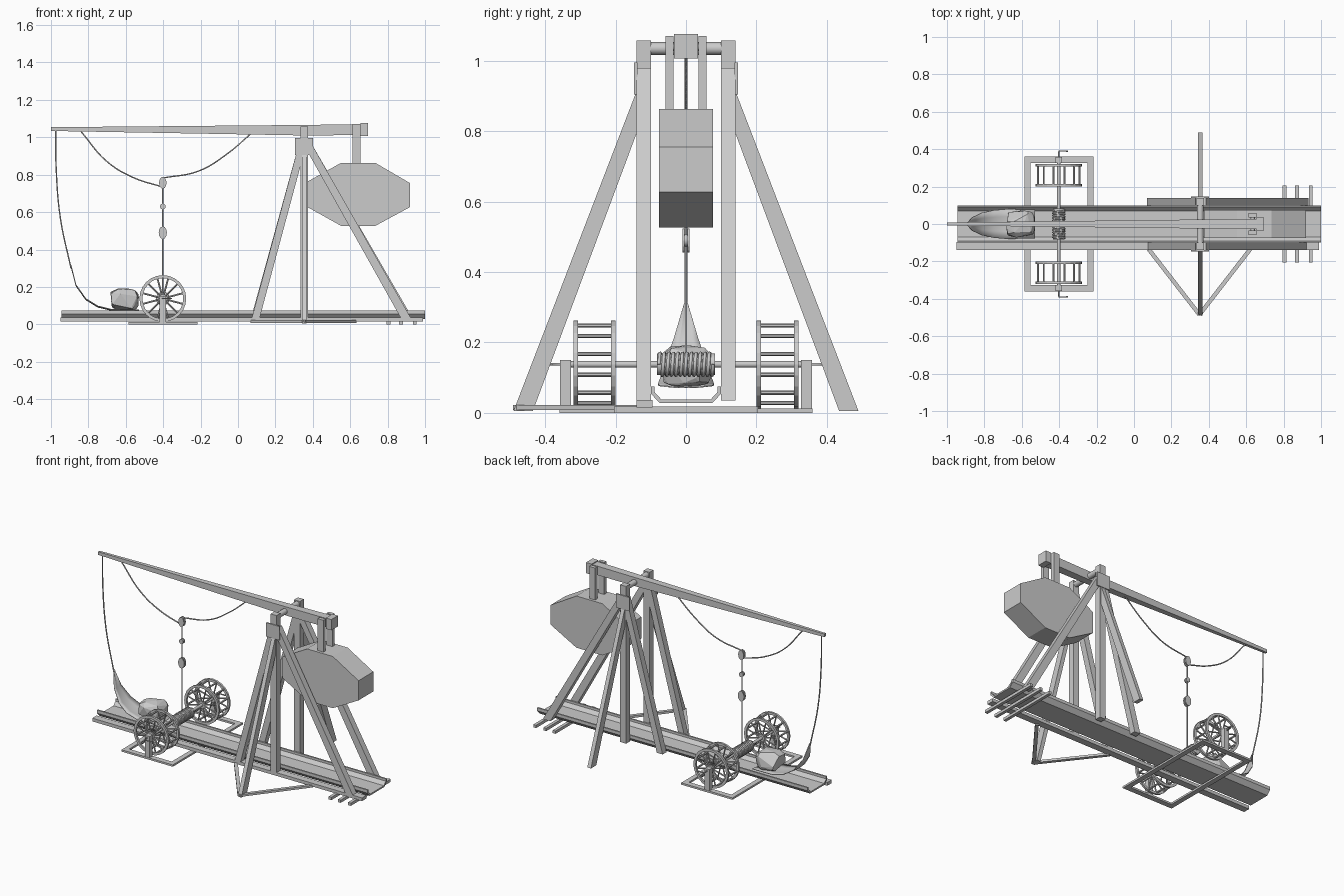
import bpy, bmesh, math, random
from mathutils import Vector, Matrix

if "Cube" in bpy.data.objects:
    bpy.data.objects.remove(bpy.data.objects["Cube"])

def finish(name, bm, smooth=False):
    bmesh.ops.recalc_face_normals(bm, faces=bm.faces)
    me = bpy.data.meshes.new(name)
    bm.to_mesh(me)
    bm.free()
    ob = bpy.data.objects.new(name, me)
    bpy.context.collection.objects.link(ob)
    if smooth:
        bpy.context.view_layer.objects.active = ob
        bpy.ops.object.select_all(action='DESELECT')
        ob.select_set(True)
        bpy.ops.object.shade_smooth_by_angle(angle=math.radians(40))
    return ob

def add_prism(bm, pts, a, b, axis):
    # pts: (x, z) for axis y, (y, z) for axis x
    put = (lambda p, t: (t, p[0], p[1])) if axis == 'x' else (lambda p, t: (p[0], t, p[1]))
    lo = [bm.verts.new(put(p, a)) for p in pts]
    hi = [bm.verts.new(put(p, b)) for p in pts]
    bm.faces.new(lo)
    bm.faces.new(hi[::-1])
    for i in range(len(pts)):
        j = (i + 1) % len(pts)
        bm.faces.new((lo[i], lo[j], hi[j], hi[i]))

def prism(name, pts, a, b, axis='y'):
    bm = bmesh.new()
    add_prism(bm, pts, a, b, axis)
    return finish(name, bm)

def box(name, x0, x1, y0, y1, z0, z1):
    return prism(name, [(x0, z0), (x1, z0), (x1, z1), (x0, z1)], y0, y1)

def add_rod(bm, p, q, r, n=8):
    p, q = Vector(p), Vector(q)
    rot = (q - p).to_track_quat('Z', 'Y').to_matrix().to_4x4()
    bmesh.ops.create_cone(bm, cap_ends=True, segments=n, radius1=r, radius2=r,
                          depth=(q - p).length, matrix=Matrix.Translation((p + q) / 2) @ rot)

def rod(name, p, q, r, n=16):
    bm = bmesh.new()
    add_rod(bm, p, q, r, n)
    return finish(name, bm, True)

def rope(name, pts, r=0.004, smooth=True):
    cu = bpy.data.curves.new(name, 'CURVE')
    cu.dimensions = '3D'
    cu.bevel_depth, cu.bevel_resolution, cu.resolution_u = r, 1, 6
    cu.use_fill_caps = True
    sp = cu.splines.new('BEZIER' if smooth else 'POLY')
    seq = sp.bezier_points if smooth else sp.points
    seq.add(len(pts) - 1)
    for b, p in zip(seq, pts):
        if smooth:
            b.co = p
            b.handle_left_type = b.handle_right_type = 'AUTO'
        else:
            b.co = (*p, 1)
    ob = bpy.data.objects.new(name, cu)
    bpy.context.collection.objects.link(ob)
    bpy.ops.object.select_all(action='DESELECT')
    bpy.context.view_layer.objects.active = ob
    ob.select_set(True)
    bpy.ops.object.convert(target='MESH')

# Sliding trough, side rail and cross sleepers
prism("trough", [(-.1, .075), (-.1, .055), (-.075, .028), (.075, .028), (.1, .055), (.1, .075),
                 (.09, .075), (.09, .06), (.07, .038), (-.07, .038), (-.09, .06), (-.09, .075)],
      -.945, 1.0, 'x')
box("side_rail", -.95, .99, -.14, -.095, .015, .036)
for x in (.805, .872, .945):
    box("sleeper", x - .01, x + .01, -.205, .205, 0, .018)

# A-frame towers
for s in (-1, 1):
    y0, y1 = s * .1, s * .14
    zb = .02 if s < 0 else .035
    prism("front_leg", [(.07, zb), (.112, zb), (.37, .98), (.33, .98)], y0, y1)
    prism("rear_leg", [(.878, zb), (.932, zb), (.385, .98), (.34, .98)], y0, y1)
    box("tower_post", .333, .375, y0, y1, zb, 1.057)
    box("tower_plate", .305, .4, s * .138, s * .147, .905, .995)
    prism("side_brace", [(s * .138, .92), (s * .138, .8), (s * .435, .005), (s * .49, .005)],
          .341, .367, 'x')
rod("arm_axle", (.354, -.125, 1.035), (.354, .125, 1.035), .018)

# Ground struts on the front side, with a tie under the tower
for x in (.075, .625):
    d = (Vector((.35, -.475)) - Vector((x, -.13))).normalized()
    n = Vector((-d.y, d.x)) * .011
    bm = bmesh.new()
    c = [Vector((x, -.13)) + n, Vector((x, -.13)) - n, Vector((.35, -.485)) - n, Vector((.35, -.485)) + n]
    f = bm.faces.new([bm.verts.new((p.x, p.y, .008)) for p in c])
    g = bmesh.ops.extrude_face_region(bm, geom=[f])
    bmesh.ops.translate(bm, vec=(0, 0, .014), verts=[v for v in g['geom'] if isinstance(v, bmesh.types.BMVert)])
    finish("ground_strut", bm)

# Throwing arm, tapered
bm = bmesh.new()
rings = []
for x, w, z0, z1 in ((-1, .008, 1.034, 1.054), (.35, .024, 1.01, 1.066), (.67, .027, 1.012, 1.07)):
    rings.append([bm.verts.new((x, a * w, z)) for a, z in ((-1, z0), (1, z0), (1, z1), (-1, z1))])
for r, q in zip(rings, rings[1:]):
    for i in range(4):
        bm.faces.new((r[i], r[(i + 1) % 4], q[(i + 1) % 4], q[i]))
bm.faces.new(rings[0])
bm.faces.new(rings[-1])
finish("throwing_arm", bm)
box("arm_end_block", .655, .695, -.034, .034, 1.006, 1.076)

# Counterweight and hangers
prism("counterweight", [(.375, .625), (.55, .527), (.735, .527), (.92, .627), (.92, .755),
                        (.735, .863), (.55, .863), (.375, .765)], -.076, .076)
for s in (-1, 1):
    box("hanger", .613, .655, s * .035, s * .058, .85, 1.07)
rod("hanger_pin", (.634, -.058, 1.04), (.634, .058, 1.04), .012)

# Winch base frame
for x in (-.57, -.233):
    box("winch_cross_beam", x - .016, x + .016, -.36, .36, 0, .012)
CX, CZ = -.402, .138
for s in (-1, 1):
    box("winch_side_beam", -.586, -.217, s * .325, s * .36, 0, .012)
    box("winch_post", CX - .017, CX + .017, s * .327, s * .358, .008, .15)
    rope("winch_crank", [(CX, s * .35, CZ), (CX, s * .39, CZ), (CX + .05, s * .39, CZ)], .004, False)

    # Tread wheel: two rims, spokes and rungs
    bm = bmesh.new()
    for ya in (.2, .307):
        for i in range(24):
            a, b = i * math.tau / 24, (i + 1) * math.tau / 24
            add = lambda r, t: (CX + r * math.cos(t), CZ + r * math.sin(t))
            add_prism(bm, [add(.109, a), add(.125, a), add(.125, b), add(.109, b)],
                      s * ya, s * (ya + .013), 'y')
        add_rod(bm, (CX, s * ya, CZ), (CX, s * (ya + .013), CZ), .022, 12)
        for i in range(12):
            t = (i + .5) * math.tau / 12
            c, k = math.cos(t), math.sin(t)
            y = s * (ya + .0065)
            add_rod(bm, (CX + .015 * c, y, CZ + .015 * k), (CX + .112 * c, y, CZ + .112 * k), .0048, 6)
    for i in range(12):
        t = (i + .5) * math.tau / 12
        p = (CX + .114 * math.cos(t), CZ + .114 * math.sin(t))
        add_rod(bm, (p[0], s * .205, p[1]), (p[0], s * .315, p[1]), .006, 6)
    bmesh.ops.remove_doubles(bm, verts=bm.verts, dist=1e-5)
    finish("tread_wheel", bm)
rod("winch_axle", (CX, -.355, CZ), (CX, .355, CZ), .0095)
rod("winch_drum", (CX, -.083, CZ), (CX, .083, CZ), .031, 20)
coil = [(CX + .032 * math.cos(t * math.tau / 14), -.077 + .154 * t / 168, CZ + .032 * math.sin(t * math.tau / 14))
        for t in range(169)]
rope("winch_rope_coil", coil, .005, False)

# Hoisting ropes and pulley blocks
rope("hoist_rope", [(CX, 0, .165), (CX, 0, .77)])
rope("arm_rope_front", [(-.84, 0, 1.032), (-.7, 0, .87), (-.56, 0, .785), (-.405, 0, .735)])
rope("arm_rope_rear", [(.07, 0, 1.02), (-.06, 0, .91), (-.21, 0, .82), (-.405, 0, .782)])
for z, r, h in ((.757, .02, .032), (.63, .015, .016), (.49, .022, .034)):
    oval = [(CX + r * math.cos(i * math.tau / 12), z + h * math.sin(i * math.tau / 12)) for i in range(12)]
    for s in (-1, 1):
        prism("pulley_cheek", oval, s * .004, s * .010)
    rod("pulley_sheave", (CX, -.005, z), (CX, .005, z), r * .8)

# Sling: rope, cloth pouch and stone
rope("sling_rope", [(-.975, 0, 1.04), (-.972, 0, .83), (-.95, 0, .57), (-.893, 0, .3)])
bm = bmesh.new()
rows = []
for x, z, w in ((-.895, .31, .004), (-.868, .205, .035), (-.815, .13, .06), (-.75, .09, .074),
                (-.68, .073, .08), (-.53, .07, .077)):
    rows.append([bm.verts.new((x, t * w, z + .006 * t * t)) for t in (-1, -.5, 0, .5, 1)])
for a, b in zip(rows, rows[1:]):
    for i in range(4):
        bm.faces.new((a[i], a[i + 1], b[i + 1], b[i]))
pouch = finish("sling_pouch", bm, True)
mod = pouch.modifiers.new("thickness", 'SOLIDIFY')
mod.thickness = .004

random.seed(4)
bm = bmesh.new()
for i in range(40):
    v = Vector([random.gauss(0, 1) for _ in range(3)]).normalized()
    v = Vector([math.copysign(abs(c) ** .55, c) for c in v])
    bm.verts.new((-.608 + v.x * .078, v.y * .074, .132 + v.z * .06))
hull = bmesh.ops.convex_hull(bm, input=bm.verts)
bmesh.ops.delete(bm, geom=[v for v in bm.verts if not v.link_faces], context='VERTS')
finish("sling_stone", bm)
